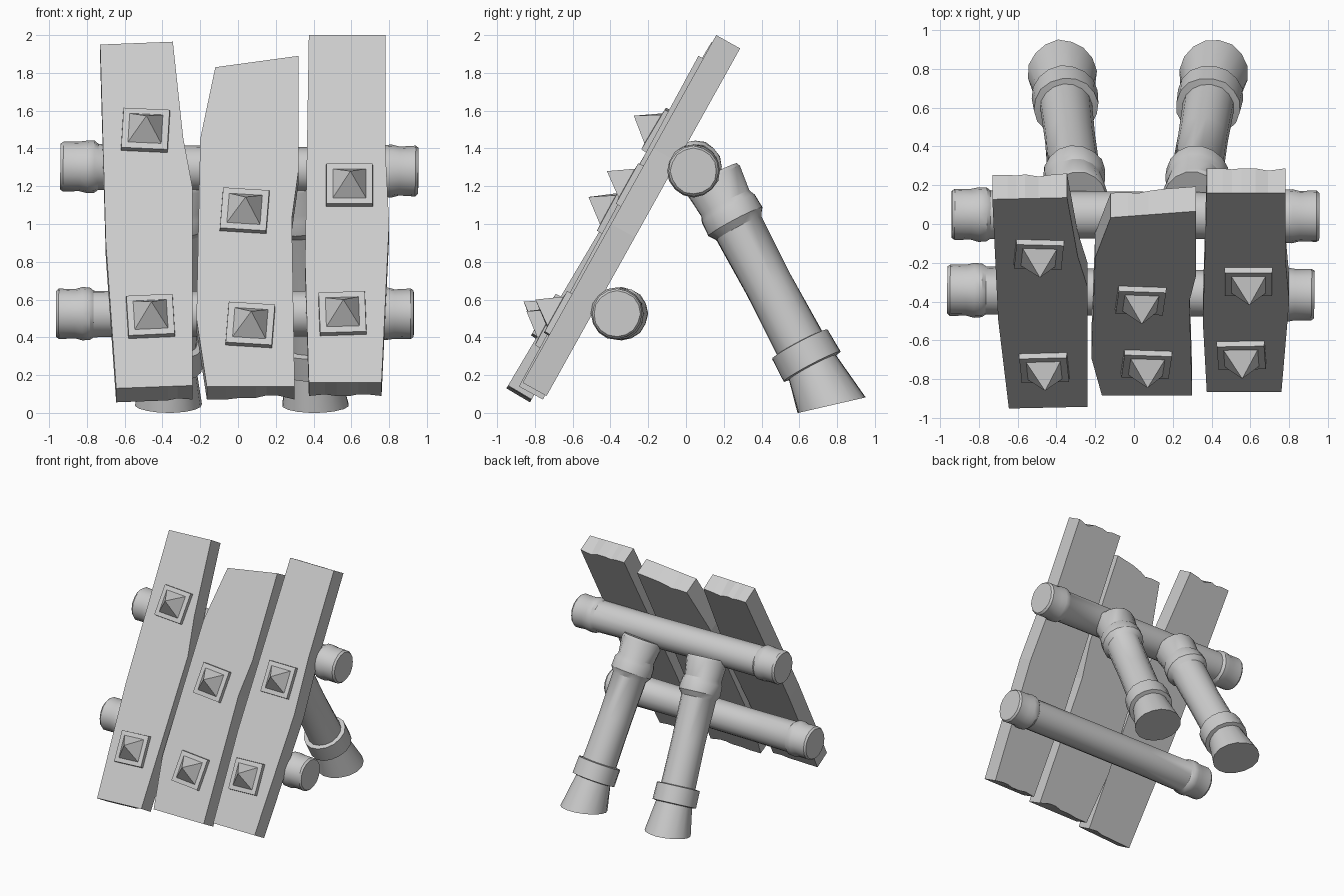
import bpy, bmesh, math, random
from mathutils import Vector, Matrix

if "Cube" in bpy.data.objects:
    bpy.data.objects.remove(bpy.data.objects["Cube"])

random.seed(4)
THICK = 0.145


def finish(name, bm, smooth=False):
    bmesh.ops.recalc_face_normals(bm, faces=bm.faces)
    me = bpy.data.meshes.new(name)
    bm.to_mesh(me)
    bm.free()
    ob = bpy.data.objects.new(name, me)
    bpy.context.collection.objects.link(ob)
    if smooth:
        bpy.ops.object.select_all(action='DESELECT')
        ob.select_set(True)
        bpy.context.view_layer.objects.active = ob
        bpy.ops.object.shade_smooth_by_angle(angle=math.radians(32))
    return ob


def round_log(name, a, b, profile, sides=16, foot=None):
    """Lathe (distance, radius) pairs along the line a-b; foot = plane slope of a slanted end."""
    a, b = Vector(a), Vector(b)
    d = (b - a).normalized()
    rot = d.to_track_quat('Z', 'Y')
    bm = bmesh.new()
    rings = []
    for t, r in profile:
        ring = []
        for i in range(sides):
            w = 2 * math.pi * i / sides
            rr = r * random.uniform(0.98, 1.015)
            ring.append(bm.verts.new(a + rot @ Vector((rr * math.cos(w), rr * math.sin(w), t))))
        rings.append(ring)
    if foot is not None:
        n = Vector((0, -foot, 1))
        for v in rings[-1]:
            v.co += d * ((b - v.co).dot(n) / d.dot(n))
        low = min(v.co.z for v in rings[-1])
        for v in rings[-1]:
            v.co.z -= low
    for p, q in zip(rings, rings[1:]):
        for i in range(sides):
            j = (i + 1) % sides
            bm.faces.new((p[i], p[j], q[j], q[i]))
    bm.faces.new(rings[0])
    bm.faces.new(rings[-1])
    return finish(name, bm, True)


def plank(name, base, top, left, right):
    """Leaning board; sides are (x, z) points bottom to top, base/top are (y, z) of the front face."""
    slope = (top[0] - base[0]) / (top[1] - base[1])
    up = Vector((0, slope, 1)).normalized()
    out = Vector((0, -up.z, up.y))

    def on_face(x, z):
        return Vector((x, base[0] + (z - base[1]) * slope, z))

    def edge(p, q, sign):
        # splintered end: interior points with a chip on the rear edge
        pts = []
        for f in (0.2, 0.32, 0.44, 0.62, 0.78):
            x, z = p[0] + (q[0] - p[0]) * f, p[1] + (q[1] - p[1]) * f
            pts.append((x, z, sign * random.choice((0, 0.01, 0.025))))
        return pts

    outline = [(x, z, 0) for x, z in left]
    outline += edge(left[-1], right[-1], -1)
    outline += [(x, z, 0) for x, z in reversed(right)]
    outline += edge(right[0], left[0], 1)
    bm = bmesh.new()
    front = [bm.verts.new(on_face(x, z)) for x, z, c in outline]
    back = [bm.verts.new(on_face(x, z) - out * THICK + up * c) for x, z, c in outline]
    bm.faces.new(front)
    bm.faces.new(back[::-1])
    n = len(front)
    for i in range(n):
        j = (i + 1) % n
        bm.faces.new((front[i], back[i], back[j], front[j]))
    finish(name, bm)
    return on_face, up, out


def spike(name, face, x, z, roll):
    """Square plate with a pyramid spike on the front of a plank."""
    on_face, up, out = face
    m = Matrix((Vector((1, 0, 0)), up, out)).transposed() @ Matrix.Rotation(math.radians(roll), 3, 'Z')
    org = on_face(x, z)
    bm = bmesh.new()
    rings = []
    for half, h in ((0.125, -0.02), (0.122, 0.03), (0.088, 0.032)):
        rings.append([bm.verts.new(org + m @ Vector((sx * half, sy * half, h)))
                      for sx, sy in ((-1, -1), (1, -1), (1, 1), (-1, 1))])
    tip = bm.verts.new(org + m @ Vector((0.005, 0.005, 0.155)))
    bm.faces.new(rings[0])
    for i in range(4):
        j = (i + 1) % 4
        for p, q in zip(rings, rings[1:]):
            bm.faces.new((p[i], p[j], q[j], q[i]))
        bm.faces.new((rings[2][i], rings[2][j], tip))
    finish(name, bm)


# Three leaning planks
left_face = plank("plank_left", (-0.945, 0.14), (0.13, 1.955),
                  [(-0.645, 0.13), (-0.70, 0.9), (-0.73, 1.95)],
                  [(-0.24, 0.145), (-0.24, 1.19), (-0.29, 1.455), (-0.345, 1.965)])
mid_face = plank("plank_middle", (-0.885, 0.14), (0.055, 1.87),
                 [(-0.165, 0.14), (-0.22, 0.5), (-0.20, 1.45), (-0.12, 1.83)],
                 [(0.30, 0.14), (0.285, 1.03), (0.32, 1.28), (0.32, 1.89)])
right_face = plank("plank_right", (-0.865, 0.16), (0.16, 2.0),
                   [(0.375, 0.16), (0.355, 0.8), (0.375, 2.0)],
                   [(0.76, 0.16), (0.80, 1.0), (0.78, 1.4), (0.78, 2.0)])

# Spikes, two on each plank
for name, face, x, z, roll in (
        ("spike_left_upper", left_face, -0.49, 1.49, -3),
        ("spike_left_lower", left_face, -0.463, 0.505, 3),
        ("spike_middle_upper", mid_face, 0.035, 1.065, -4),
        ("spike_middle_lower", mid_face, 0.065, 0.46, -4),
        ("spike_right_upper", right_face, 0.59, 1.2, 0),
        ("spike_right_lower", right_face, 0.553, 0.52, 2)):
    spike(name, face, x, z, roll)

# Horizontal logs with thicker ends
half_profile = [(0, 0.122), (0.015, 0.133), (0.10, 0.131), (0.14, 0.14), (0.18, 0.138), (0.20, 0.124), (0.6, 0.121)]
for name, a, b in (("crossbar_upper", (-0.94, 0.05, 1.305), (0.955, 0.04, 1.28)),
                   ("crossbar_lower", (-0.963, -0.34, 0.525), (0.93, -0.365, 0.525))):
    length = (Vector(b) - Vector(a)).length
    round_log(name, a, b, half_profile + [(length - t, r) for t, r in reversed(half_profile)])

# Rear prop legs with collars and flared feet
leg_profile = [(0, 0.152), (0.02, 0.16), (0.16, 0.145), (0.19, 0.158), (0.27, 0.162), (0.31, 0.135),
               (0.65, 0.13), (1.0, 0.135), (1.005, 0.168), (1.14, 0.17), (1.145, 0.14), (1.36, 0.178)]
for name, xt, xb in (("leg_left", -0.295, -0.37), ("leg_right", 0.305, 0.41)):
    round_log(name, (xt, 0.135, 1.25), (xb, 0.77, 0.05), leg_profile, foot=0.23)
